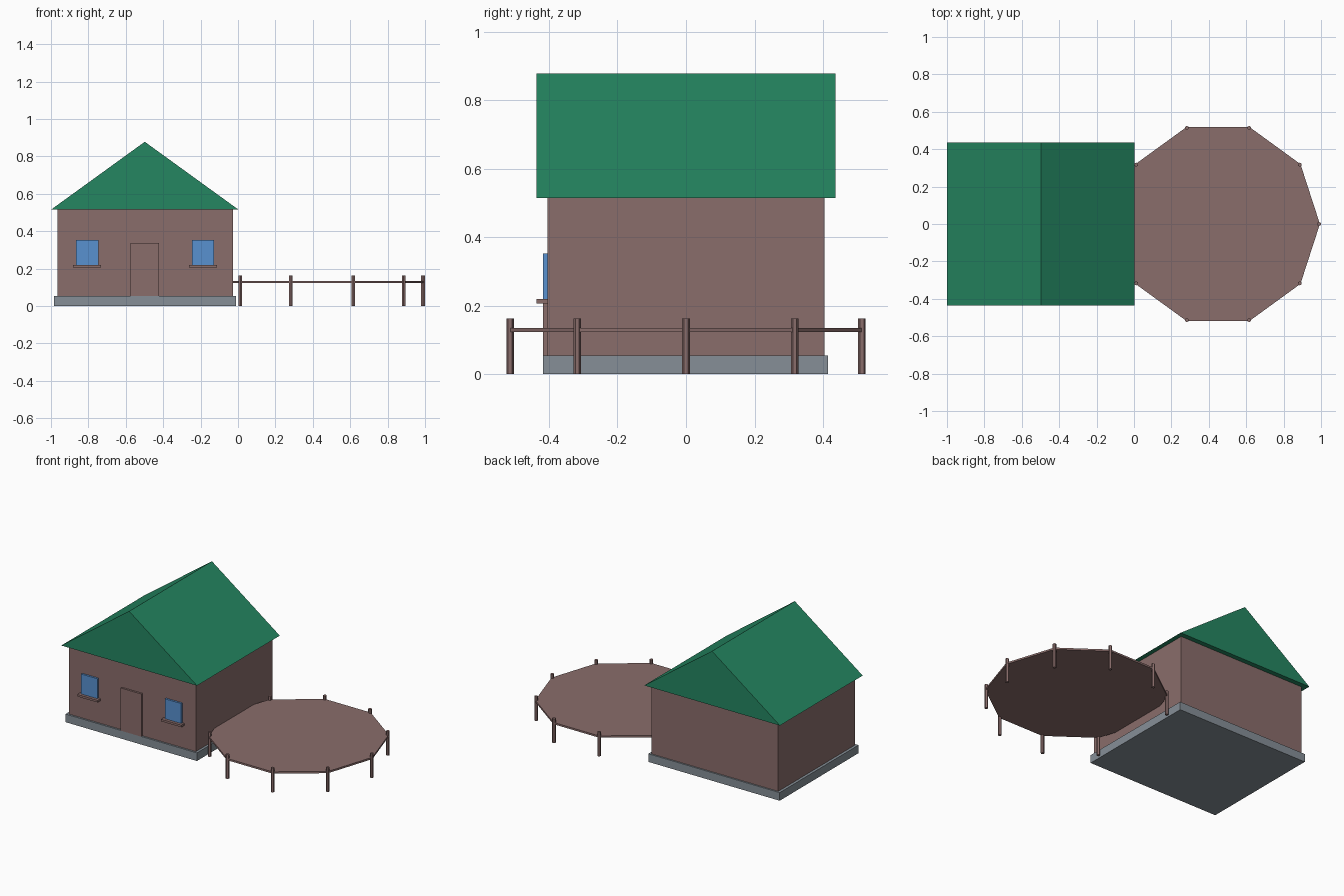
import bpy, bmesh, math
from mathutils import Matrix

if "Cube" in bpy.data.objects:
    bpy.data.objects.remove(bpy.data.objects["Cube"])


def material(name, rgb):
    m = bpy.data.materials.new(name)
    m.diffuse_color = (*rgb, 1)
    m.use_nodes = True
    m.node_tree.nodes["Principled BSDF"].inputs["Base Color"].default_value = m.diffuse_color
    return m


BROWN = material("brown wood", (0.254, 0.153, 0.147))
GREEN = material("roof green", (0.018, 0.238, 0.119))
BLUE = material("window blue", (0.098, 0.283, 0.631))
GREY = material("foundation grey", (0.238, 0.275, 0.310))


def finish(name, bm, mat):
    bmesh.ops.recalc_face_normals(bm, faces=bm.faces)
    me = bpy.data.meshes.new(name)
    bm.to_mesh(me)
    bm.free()
    me.materials.append(mat)
    ob = bpy.data.objects.new(name, me)
    bpy.context.collection.objects.link(ob)
    return ob


def box(name, x, y, z, mat):
    """Box from (min, max) ranges."""
    bm = bmesh.new()
    bmesh.ops.create_cube(bm, size=1)
    for v in bm.verts:
        v.co = [r[0] + (c + 0.5) * (r[1] - r[0]) for c, r in zip(v.co, (x, y, z))]
    return finish(name, bm, mat)


def prism(name, sides, radius, centre, z, turn, mat):
    """Upright regular prism."""
    bm = bmesh.new()
    bmesh.ops.create_cone(bm, cap_ends=True, segments=sides, radius1=radius,
                          radius2=radius, depth=z[1] - z[0],
                          matrix=Matrix.Translation((*centre, sum(z) / 2))
                          @ Matrix.Rotation(turn, 4, 'Z'))
    return finish(name, bm, mat)


# House body
box("foundation", (-0.983, -0.012), (-0.417, 0.415), (0, 0.054), GREY)
box("walls", (-0.965, -0.028), (-0.405, 0.405), (0.05, 0.517), BROWN)

# Gable roof: triangle extruded along y
bm = bmesh.new()
tri = [bm.verts.new((x, -0.437, z)) for x, z in ((-1, 0.515), (0.003, 0.515), (-0.4985, 0.878))]
face = bm.faces.new(tri)
ext = bmesh.ops.extrude_face_region(bm, geom=[face])
bmesh.ops.translate(bm, vec=(0, 0.874, 0),
                    verts=[g for g in ext["geom"] if isinstance(g, bmesh.types.BMVert)])
finish("roof", bm, GREEN)

# Door and the two windows with sills
box("door", (-0.574, -0.422), (-0.418, -0.40), (0.053, 0.338), BROWN)
for side, cx in (("left", -0.807), ("right", -0.187)):
    box(side + "_window", (cx - 0.06, cx + 0.06), (-0.418, -0.40), (0.215, 0.353), BLUE)
    box(side + "_sill", (cx - 0.075, cx + 0.075), (-0.437, -0.40), (0.206, 0.220), BROWN)

# Ten-sided deck, posts at the middle of each side
CX = 0.449
prism("deck", 10, 0.545, (CX, 0), (0.123, 0.135), math.radians(18), BROWN)
for i in range(10):
    if i == 5:  # this side runs into the house
        continue
    a = math.radians(36 * i)
    prism(f"post_{i}", 6, 0.011, (CX + 0.54 * math.cos(a), 0.54 * math.sin(a)),
          (0, 0.162), 0, BROWN)
